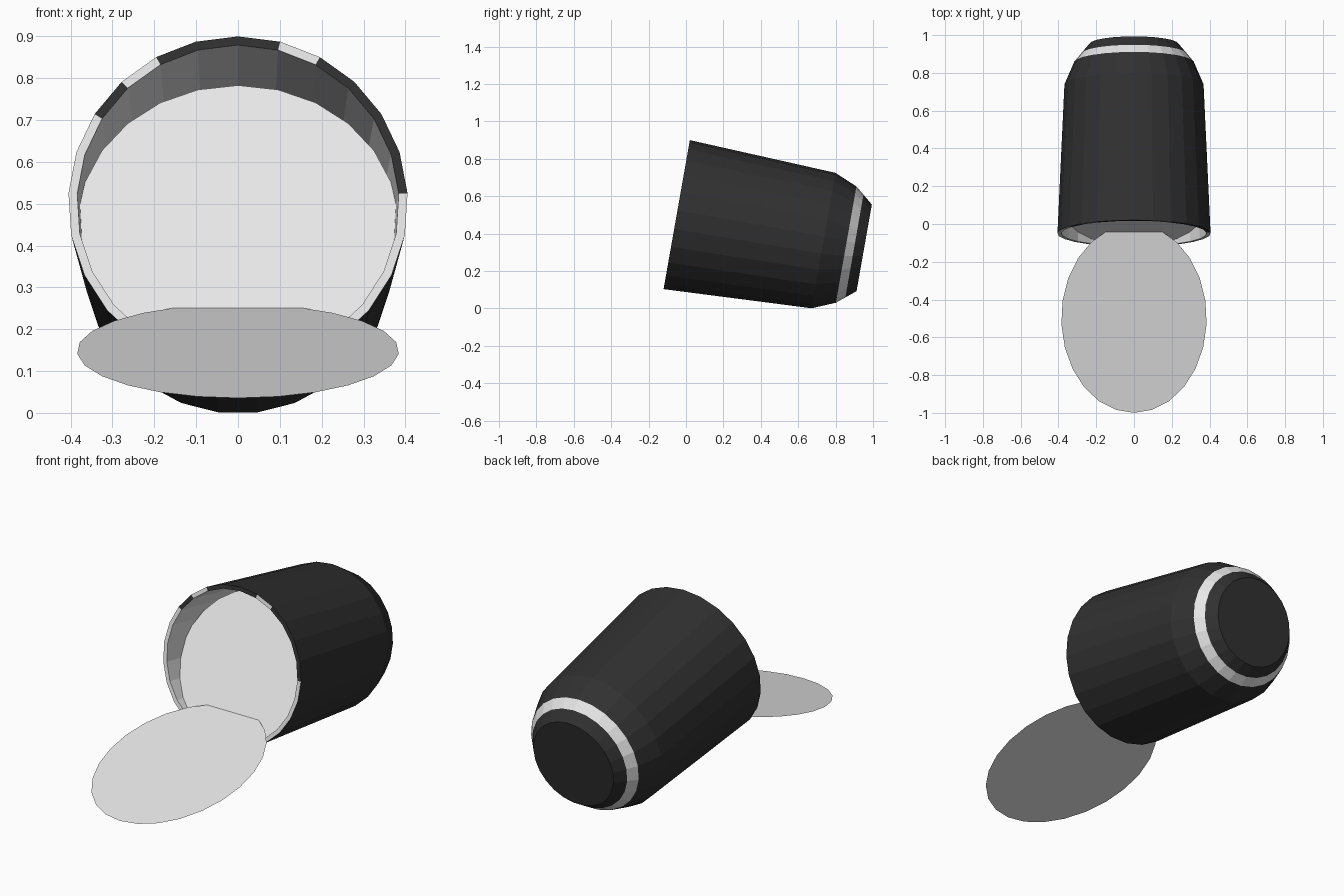
import bpy, bmesh
from math import sin, cos, radians, pi
from mathutils import Matrix

if "Cube" in bpy.data.objects:
    bpy.data.objects.remove(bpy.data.objects["Cube"])

SIDES = 25


def material(name, value):
    m = bpy.data.materials.new(name)
    m.diffuse_color = (value, value, value, 1)
    m.use_nodes = True
    m.node_tree.nodes["Principled BSDF"].inputs["Base Color"].default_value = m.diffuse_color
    return m


dark = material("charcoal", 0.03)
white = material("off_white", 0.80)


def finish(bm, name, mats):
    mesh = bpy.data.meshes.new(name)
    bm.to_mesh(mesh)
    bm.free()
    for m in mats:
        mesh.materials.append(m)
    obj = bpy.data.objects.new(name, mesh)
    bpy.context.collection.objects.link(obj)
    return obj


def ring(bm, rx, ry, depth=0.0):
    # ring in local XZ, first vertex at the top, depth along local Y
    return [bm.verts.new((rx * sin(2 * pi * i / SIDES), depth, ry * cos(2 * pi * i / SIDES)))
            for i in range(SIDES)]


# Tipped can: one closed loft, from the inside floor, over the lip, to the base
# (depth along axis, radius, material of the strip leading to the next ring)
profile = [(0.78, 0.350, 1), (0.0, 0.385, 1), (0.0, 0.406, 0), (0.797, 0.369, 0),
           (0.92, 0.317, 1), (0.965, 0.280, 0), (1.018, 0.236, 0)]
LIP = 1
dark_lip = {0, 2, 3, 4, 5, 21, 23, 24}      # patchy two-tone lip
bm = bmesh.new()
rings = [ring(bm, r, r, d) for d, r, _ in profile]
for k in range(len(rings) - 1):
    a, b = rings[k], rings[k + 1]
    for i in range(SIDES):
        j = (i + 1) % SIDES
        f = bm.faces.new((a[i], a[j], b[j], b[i]))
        f.material_index = profile[k][2]
        if k == LIP and i in dark_lip:
            f.material_index = 0
bm.faces.new(rings[0]).material_index = 1
bm.faces.new(rings[-1]).material_index = 0
bmesh.ops.recalc_face_normals(bm, faces=bm.faces[:])
can = finish(bm, "tipped_can", [dark, white])
can.matrix_world = Matrix.Translation((0, -0.05, 0.50)) @ Matrix.Rotation(radians(-10), 4, 'X')


def sheet(name, rx, ry, centre, tilt):
    bm = bmesh.new()
    face = bm.faces.new(ring(bm, rx, ry))
    face.normal_update()
    if face.normal.y > 0:
        face.normal_flip()
    obj = finish(bm, name, [white])
    obj.matrix_world = Matrix.Translation(centre) @ Matrix.Rotation(radians(tilt), 4, 'X')
    return obj


# Surface of the contents, leaning back inside the mouth
sheet("contents_surface", 0.385, 0.388, (0, 0.070, 0.447), -30)
# Flat oval spill running out of the mouth (vertex end points forward)
spill = sheet("spill", 0.385, 0.512, (0, -0.5, 0.148), 0)
spill.matrix_world = (Matrix.Translation((0, -0.5, 0.148)) @ Matrix.Rotation(radians(12.7), 4, 'X')
                      @ Matrix.Rotation(pi, 4, 'Z') @ Matrix.Rotation(radians(-90), 4, 'X'))
